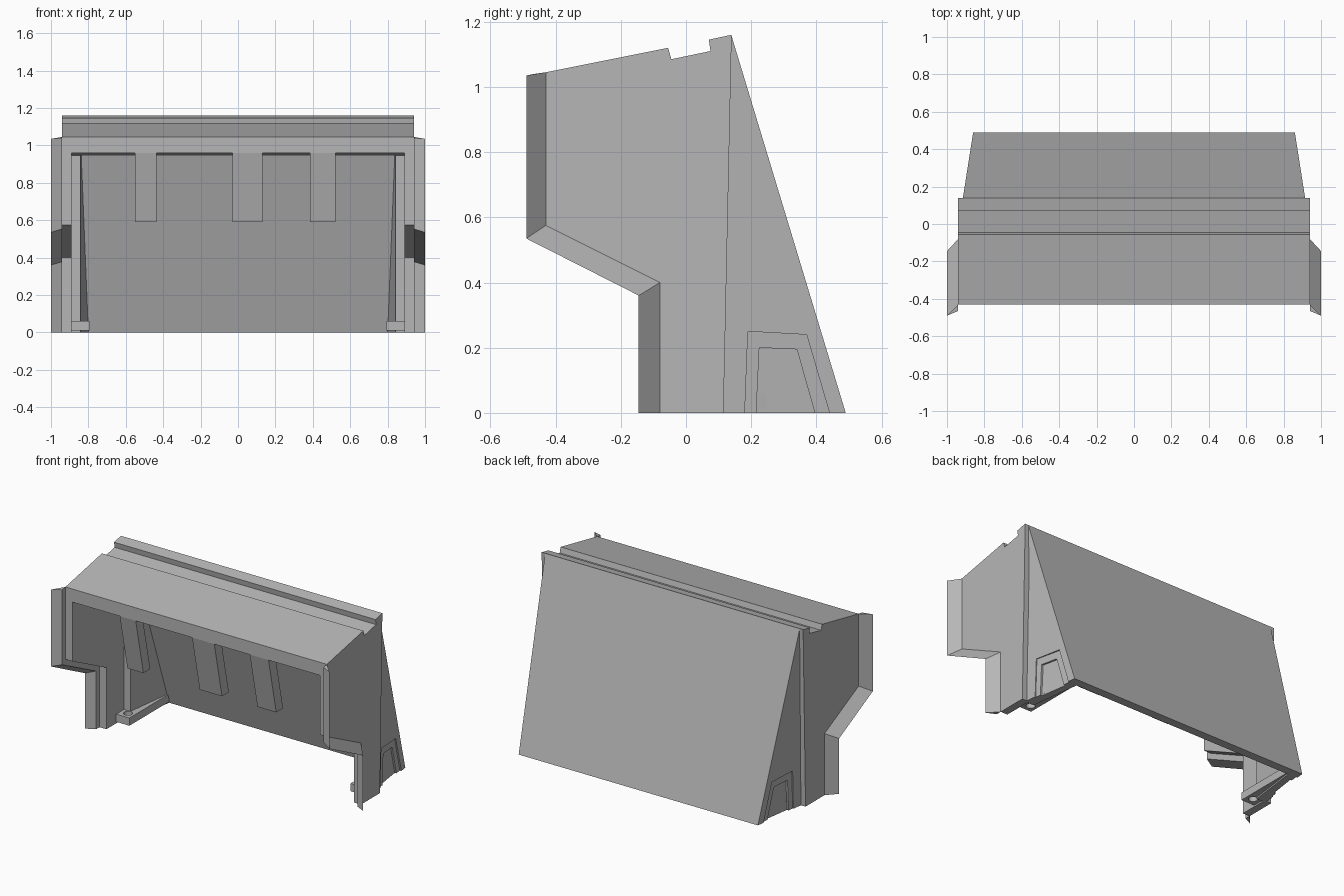
import bpy
import bmesh

cube = bpy.data.objects.get("Cube")
if cube:
    bpy.data.objects.remove(cube, do_unlink=True)

grey = bpy.data.materials.new("plain grey")
grey.use_nodes = True
grey.diffuse_color = (0.47, 0.47, 0.47, 1)
grey.node_tree.nodes["Principled BSDF"].inputs["Base Color"].default_value = (0.47, 0.47, 0.47, 1)


def loft(name, first, second):
    """Solid between two matching outlines of 3D points."""
    bm = bmesh.new()
    a = [bm.verts.new(p) for p in first]
    b = [bm.verts.new(p) for p in second]
    n = len(a)
    bm.faces.new(a)
    bm.faces.new(b[::-1])
    for i in range(n):
        j = (i + 1) % n
        bm.faces.new((a[j], a[i], b[i], b[j]))
    bmesh.ops.recalc_face_normals(bm, faces=bm.faces)
    mesh = bpy.data.meshes.new(name)
    bm.to_mesh(mesh)
    bm.free()
    obj = bpy.data.objects.new(name, mesh)
    bpy.context.collection.objects.link(obj)
    mesh.materials.append(grey)
    return obj


def prism_x(name, outline, x0, x1):
    return loft(name, [(x0, y, z) for y, z in outline], [(x1, y, z) for y, z in outline])


def prism_z(name, outline, z0, z1):
    return loft(name, [(x, y, z0) for x, y in outline], [(x, y, z1) for x, y in outline])


def combine(target, tool, operation):
    """Apply a boolean and drop the tool."""
    tool.hide_render = True
    mod = target.modifiers.new("combine", 'BOOLEAN')
    mod.operation = operation
    mod.solver = 'EXACT'
    mod.object = tool
    graph = bpy.context.evaluated_depsgraph_get()
    mesh = bpy.data.meshes.new_from_object(target.evaluated_get(graph))
    target.modifiers.clear()
    target.data = mesh
    bpy.data.objects.remove(tool, do_unlink=True)


# Housing: side profile with stepped front and notched roof
profile = [(-0.43, 1.045), (-0.055, 1.12), (-0.045, 1.085), (0.075, 1.11), (0.07, 1.145),
           (0.14, 1.16), (0.115, 0), (-0.08, 0), (-0.08, 0.4), (-0.43, 0.575)]
housing = prism_x("housing", profile, -0.94, 0.94)

# Sloping back, narrower towards the foot
wedge = [[(s * 0.915, 0.05, 0), (s * 0.86, 0.49, 0), (s * 0.915, 0.139, 1.159),
          (s * 0.915, 0.05, 1.05)] for s in (-1, 1)]
combine(housing, loft("back_wedge", *wedge), 'UNION')

# Hollow interior, open at the front and underneath
front_room = [(-0.6, -0.1), (-0.6, 0.96), (-0.43, 0.96), (0.1, 0.947), (0.1, -0.1)]
combine(housing, prism_x("front_cavity", front_room, -0.89, 0.89), 'DIFFERENCE')
low = [(-0.845, 0.08, -0.1), (0.845, 0.08, -0.1), (0.796, 0.465, -0.1), (-0.796, 0.465, -0.1)]
high = [(-0.845, 0.08, 0.945), (0.845, 0.08, 0.945), (0.838, 0.15, 0.945), (-0.838, 0.15, 0.945)]
combine(housing, loft("back_cavity", low, high), 'DIFFERENCE')

# Stepped recess at the foot of each tapered side
recesses = [([(0.18, -0.01), (0.19, 0.25), (0.37, 0.24), (0.443, -0.01)], 0.012),
            ([(0.215, -0.01), (0.225, 0.2), (0.34, 0.195), (0.398, -0.01)], 0.024)]
for s in (-1, 1):
    for outline, depth in recesses:
        inner = [(s * (0.915 - depth - 0.147 * (y - 0.115 - 0.0216 * z)), y, z) for y, z in outline]
        outer = [(s, y, z) for y, z in outline]
        combine(housing, loft("recess_cutter", inner, outer), 'DIFFERENCE')

# Flared flange following the stepped front edge
root = [(-0.43, 1.045), (-0.43, 0.575), (-0.08, 0.4), (-0.08, 0)]
tip = [(-0.49, 1.035), (-0.49, 0.535), (-0.145, 0.36), (-0.145, 0)]
lip = [(-0.465, 1.04), (-0.465, 0.553), (-0.115, 0.378), (-0.115, 0)]
for s, side in ((1, "left"), (-1, "right")):
    bm = bmesh.new()
    rings = [[bm.verts.new((s * x, y, z)) for x, (y, z) in zip((0.94, 1.0, 0.94), ring)]
             for ring in zip(root, tip, lip)]
    for a, b in zip(rings, rings[1:]):
        for i in range(3):
            j = (i + 1) % 3
            bm.faces.new((a[i], a[j], b[j], b[i]))
    bm.faces.new(rings[0])
    bm.faces.new(rings[-1])
    bmesh.ops.recalc_face_normals(bm, faces=bm.faces)
    mesh = bpy.data.meshes.new(side + "_flange")
    bm.to_mesh(mesh)
    bm.free()
    mesh.materials.append(grey)
    bpy.context.collection.objects.link(bpy.data.objects.new(side + "_flange", mesh))

    # Mounting lug with a screw hole
    plan = [(0.795, 0.02), (0.9, 0.02), (0.9, 0.11), (0.83, 0.45), (0.795, 0.45)]
    lug = prism_z(side + "_lug", [(s * x, y) for x, y in plan], 0.01, 0.06)
    bpy.ops.mesh.primitive_cylinder_add(vertices=16, radius=0.027, depth=0.3,
                                        location=(s * 0.84, 0.07, 0.03))
    drill = bpy.context.object
    drill.data.materials.append(grey)
    combine(lug, drill, 'DIFFERENCE')

# Slanted tabs hanging from the roof
tab = [(-0.429, 0.96), (-0.35, 0.59), (-0.28, 0.59), (-0.36, 0.96)]
for name, x0, x1 in (("right_tab", -0.55, -0.435), ("middle_tab", -0.03, 0.13), ("left_tab", 0.385, 0.52)):
    prism_x(name, tab, x0, x1)
